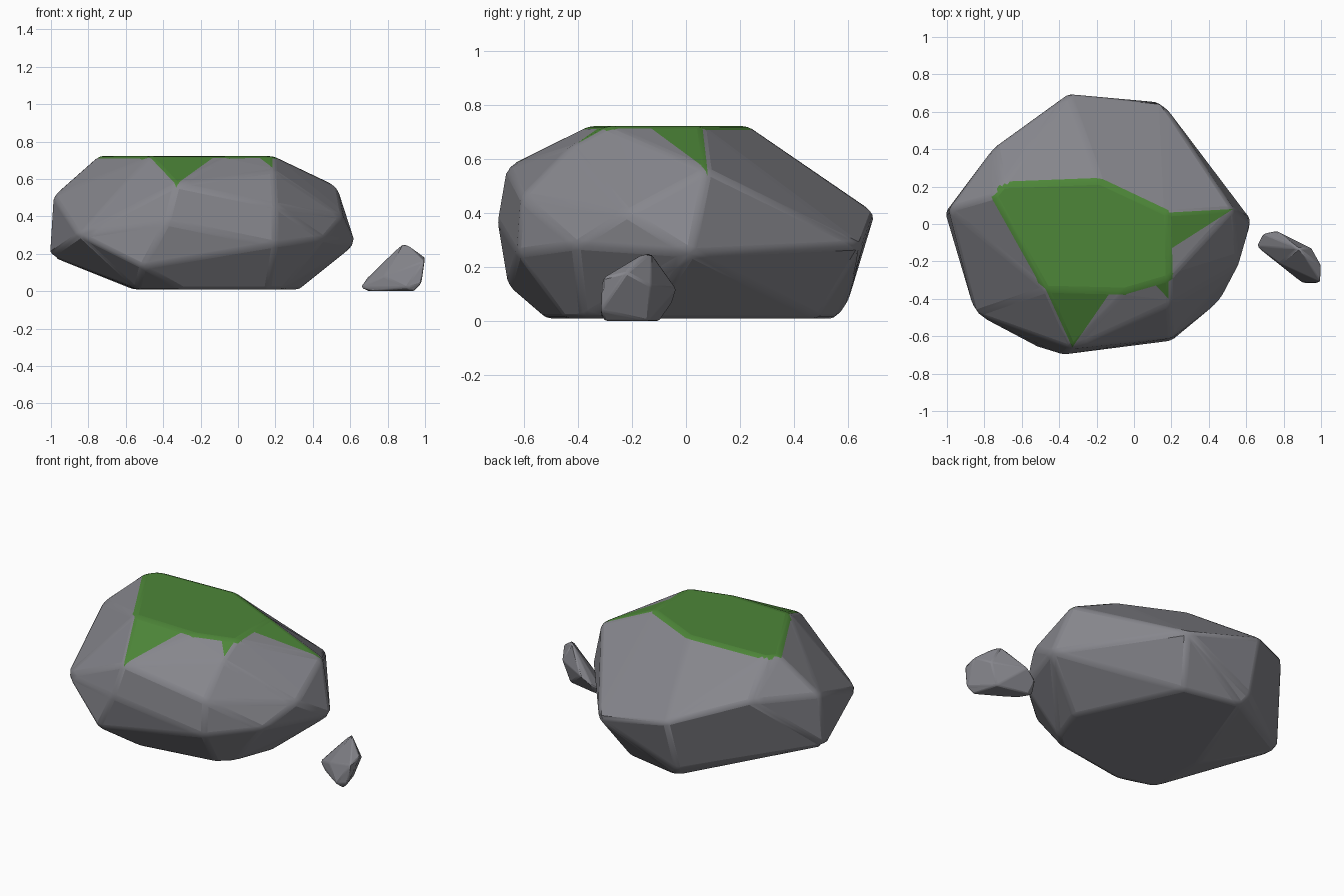
import bpy, bmesh
from mathutils import Vector

if "Cube" in bpy.data.objects:
    bpy.data.objects.remove(bpy.data.objects["Cube"])


def material(name, color):
    m = bpy.data.materials.new(name)
    m.diffuse_color = (*color, 1)
    m.use_nodes = True
    m.node_tree.nodes["Principled BSDF"].inputs["Base Color"].default_value = m.diffuse_color
    return m


STONE = material("grey stone", (0.24, 0.24, 0.265))
MOSS = material("green moss", (0.075, 0.24, 0.04))


# Moss tongues spilling over the rim, as (x, y) triangles
TONGUES = [
    [(-0.48, -0.33), (-0.33, -0.66), (-0.13, -0.37)],
    [(0.09, -0.30), (0.185, -0.40), (0.185, -0.27)],
    [(0.16, 0.06), (0.17, -0.15), (0.53, 0.08)],
]


def inside(p, tri):
    sides = []
    for i in range(3):
        a, b = Vector(tri[i]), Vector(tri[(i + 1) % 3])
        sides.append((b - a).cross(p.xy - a))
    return all(s > -1e-5 for s in sides) or all(s < 1e-5 for s in sides)


def stone(name, points, bevel, merge, moss=False):
    """Faceted stone: convex hull with softly rounded edges."""
    bm = bmesh.new()
    for p in points:
        bm.verts.new(p)
    bmesh.ops.convex_hull(bm, input=bm.verts)
    loose = [v for v in bm.verts if not v.link_faces]
    bmesh.ops.delete(bm, geom=loose, context='VERTS')
    bmesh.ops.dissolve_limit(bm, angle_limit=merge, verts=bm.verts, edges=bm.edges)
    # Big facets stay flat, the rounded edges are smooth
    rounded = bmesh.ops.bevel(bm, geom=bm.edges[:], offset=bevel, segments=2, profile=0.5,
                              affect='EDGES', clamp_overlap=True)
    for f in rounded["faces"]:
        f.smooth = True
    bmesh.ops.recalc_face_normals(bm, faces=bm.faces)
    if moss:
        # Cut the outline of each tongue into the upper faces
        for tri in TONGUES:
            for i in range(3):
                a, b = Vector(tri[i]), Vector(tri[(i + 1) % 3])
                d = b - a
                faces = [f for f in bm.faces if 0.2 < f.normal.z < 0.97
                         and f.calc_center_median().z > 0.45]
                geom = faces + list({e for f in faces for e in f.edges}) \
                    + list({v for f in faces for v in f.verts})
                bmesh.ops.bisect_plane(bm, geom=geom, dist=1e-5, plane_co=(*a, 0),
                                       plane_no=(-d.y, d.x, 0))
        for f in bm.faces:
            c = f.calc_center_median()
            crown = min(v.co.z for v in f.verts) > 0.703
            if crown or (c.z > 0.5 and any(inside(c, t) for t in TONGUES)):
                f.material_index = 1
    mesh = bpy.data.meshes.new(name)
    bm.to_mesh(mesh)
    bm.free()
    mesh.materials.append(STONE)
    if moss:
        mesh.materials.append(MOSS)
    ob = bpy.data.objects.new(name, mesh)
    bpy.context.collection.objects.link(ob)


top = [(x, y, 0.722) for x, y in [
    (-0.75, 0.15), (-0.70, 0.21), (-0.18, 0.23), (0.18, 0.06), (0.19, -0.29),
    (-0.05, -0.36), (-0.47, -0.35)]]
waist = [
    (0.53, 0.08, 0.56), (0.19, -0.43, 0.645), (0.56, -0.22, 0.40), (0.46, -0.41, 0.28),
    (0.20, -0.61, 0.46), (0.20, -0.625, 0.25), (-0.33, -0.665, 0.57), (-0.38, -0.70, 0.37),
    (-0.51, -0.66, 0.13), (-0.85, -0.48, 0.30), (-0.99, 0.08, 0.51), (-1.01, 0.06, 0.19),
    (-0.74, 0.42, 0.53), (-0.35, 0.70, 0.40), (0.15, 0.655, 0.28), (0.63, 0.02, 0.25)]
base = [(x, y, 0.01) for x, y in [
    (0.33, -0.14), (0.24, -0.38), (0.04, 0.49), (-0.32, 0.56), (-0.56, -0.10),
    (-0.54, -0.45), (-0.30, -0.52), (0.16, -0.45)]] + [(-0.36, 0.60, 0.07)]
stone("boulder", top + waist + base, 0.02, 0.09, moss=True)

pebble = [
    (0.655, -0.12, 0.02), (0.69, -0.05, 0.07), (0.76, -0.035, 0.12), (0.88, -0.13, 0.255),
    (0.91, -0.17, 0.245), (1.0, -0.22, 0.18), (0.995, -0.31, 0.16), (0.98, -0.315, 0.04),
    (0.94, -0.30, 0.0), (0.90, -0.315, 0.02), (0.72, -0.17, 0.0), (0.70, -0.10, 0.0),
    (0.90, -0.14, 0.0), (0.95, -0.13, 0.13), (0.78, -0.21, 0.08)]
stone("pebble", pebble, 0.007, 0.15)
